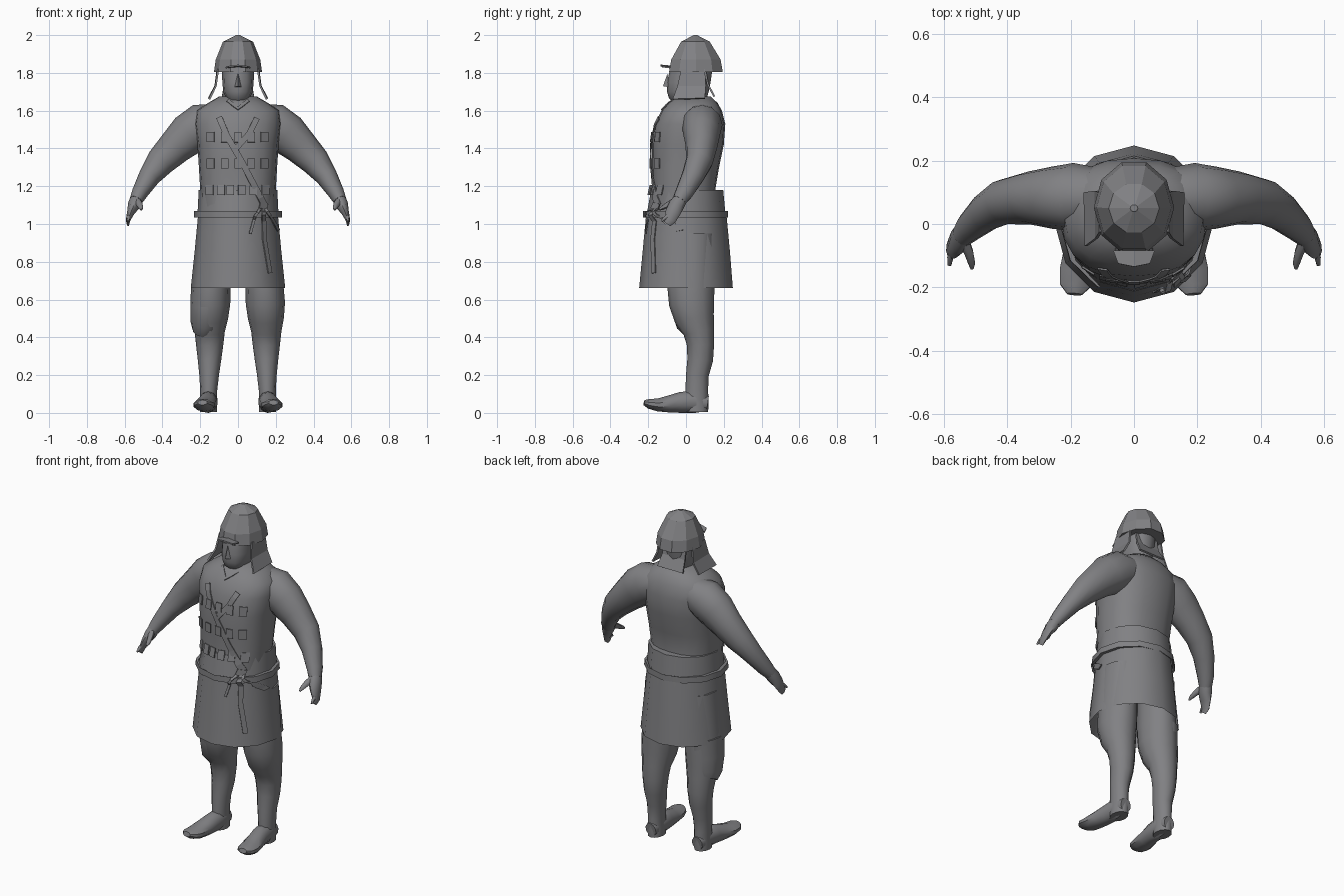
import bpy, bmesh, math
from mathutils import Vector
from mathutils.bvhtree import BVHTree

grey = bpy.data.materials.new("stone grey")
grey.diffuse_color = (0.22, 0.22, 0.23, 1)


def make(name, verts, faces, smooth=None, mirror=False, thick=0):
    me = bpy.data.meshes.new(name)
    me.from_pydata([tuple(v) for v in verts], [], faces)
    bm = bmesh.new()
    bm.from_mesh(me)
    bmesh.ops.recalc_face_normals(bm, faces=bm.faces)
    bm.to_mesh(me)
    bm.free()
    me.materials.append(grey)
    ob = bpy.data.objects.new(name, me)
    bpy.context.collection.objects.link(ob)
    if smooth:
        bpy.ops.object.select_all(action='DESELECT')
        ob.select_set(True)
        bpy.context.view_layer.objects.active = ob
        bpy.ops.object.shade_smooth_by_angle(angle=math.radians(smooth))
    if thick:
        m = ob.modifiers.new("thickness", 'SOLIDIFY')
        m.thickness, m.offset = thick, 0
    if mirror:
        ob.modifiers.new("mirror", 'MIRROR')
    return ob


def loft(name, rings, caps=(True, True), **kw):
    n = len(rings[0])
    verts = [p for r in rings for p in r]
    faces = [(i*n+j, i*n+(j+1) % n, (i+1)*n+(j+1) % n, (i+1)*n+j)
             for i in range(len(rings)-1) for j in range(n)]
    if caps[0]:
        faces.append(tuple(range(n)))
    if caps[1]:
        faces.append(tuple(range((len(rings)-1)*n, len(rings)*n)))
    return make(name, verts, faces, **kw)


def level(z, rx, yf, yb, n=12, power=1.0, start=-90):
    """Horizontal ring: half width, front y, back y."""
    pts = []
    for k in range(n):
        a = math.radians(start + 360*k/n)
        c, s = math.cos(a), math.sin(a)
        c = math.copysign(abs(c)**power, c)
        s = math.copysign(abs(s)**power, s)
        pts.append(Vector((rx*c, (yf+yb)/2 + (yb-yf)/2*s, z)))
    return pts


def tube(name, secs, ref=(0, 1, 0), n=12, **kw):
    """Sections (x, y, z, radius across, radius along ref) swept on a path."""
    cs = [Vector(s[:3]) for s in secs]
    rings = []
    for i, s in enumerate(secs):
        t = (cs[min(i+1, len(cs)-1)] - cs[max(i-1, 0)]).normalized()
        u = t.cross(Vector(ref)).normalized()
        v = u.cross(t)
        rings.append([cs[i] + u*s[3]*math.cos(2*math.pi*k/n)
                      + v*s[4]*math.sin(2*math.pi*k/n) for k in range(n)])
    return loft(name, rings, **kw)


# torso with rounded shoulders
torso = loft("torso", [level(*s, n=20, power=0.85) for s in (
    (1.03, .19, -.19, .18), (1.18, .20, -.175, .155), (1.30, .207, -.18, .175),
    (1.42, .215, -.18, .20), (1.53, .23, -.165, .208), (1.60, .22, -.13, .19),
    (1.64, .16, -.095, .168), (1.675, .10, -.05, .13))], smooth=60)

# arms, hands and digits
tube("arm", [(.10, .085, 1.55, .09, .09), (.19, .085, 1.525, .115, .108),
             (.26, .083, 1.475, .112, .098), (.33, .082, 1.41, .094, .084),
             (.41, .07, 1.33, .078, .072), (.47, .035, 1.25, .058, .06),
             (.52, -.01, 1.165, .043, .048), (.54, -.035, 1.125, .035, .038)],
     smooth=60, mirror=True)
tube("hand", [(.535, -.025, 1.14, .034, .036), (.55, -.05, 1.10, .034, .042),
              (.568, -.07, 1.06, .02, .04), (.582, -.085, 1.02, .012, .03),
              (.582, -.10, 1.0, .007, .02)], n=8, smooth=60, mirror=True)
tube("thumb", [(.54, -.05, 1.125, .022, .02), (.522, -.09, 1.105, .017, .015),
               (.513, -.125, 1.085, .012, .011), (.512, -.142, 1.075, .005, .005)],
     n=6, smooth=60, mirror=True)
tube("forefinger", [(.565, -.07, 1.06, .013, .013), (.58, -.105, 1.035, .011, .011),
                    (.583, -.13, 1.015, .006, .006)], n=6, smooth=60, mirror=True)

# legs and feet
tube("leg", [(.13, .03, .95, .09, .12), (.14, .025, .68, .10, .125),
             (.145, .03, .58, .104, .12), (.148, .045, .50, .095, .105),
             (.150, .068, .43, .08, .082), (.150, .077, .36, .072, .072),
             (.151, .075, .28, .062, .068), (.153, .06, .20, .052, .06),
             (.155, .057, .12, .045, .06), (.155, .057, .05, .045, .063),
             (.155, .057, .005, .045, .06)], smooth=60, mirror=True)
tube("foot", [(.155, .115, .05, .04, .035), (.155, .05, .06, .06, .048),
              (.160, -.03, .055, .055, .050), (.170, -.09, .047, .045, .055),
              (.180, -.15, .042, .034, .058), (.186, -.195, .048, .026, .05),
              (.188, -.222, .055, .014, .025)], ref=(1, 0, 0), n=10,
     smooth=40, mirror=True)
# baggy trouser cuff hanging on the outer side of the knee
tube("trouser_cuff", [(-.155, .03, .68, .093, .118), (-.16, .03, .56, .093, .112),
                      (-.172, .045, .47, .08, .095), (-.18, .065, .43, .062, .07)],
     smooth=50)

# skirt, waistband and belt
loft("skirt", [level(.66, .25, -.248, .248), level(.85, .23, -.23, .233),
               level(1.04, .212, -.212, .215)], caps=(False, True), smooth=40)
waist = loft("waistband", [level(1.04, .215, -.21, .21), level(1.18, .208, -.185, .197)],
             caps=(False, True), smooth=40)
belt = loft("belt", [level(z, r, -.228, .222) for z, r in
              ((1.035, .214), (1.035, .234), (1.07, .232), (1.07, .212))],
            caps=(False, False), smooth=40)

# head: neck, jaw, face and brow
loft("head", [level(*s, n=12, power=.85) for s in (
    (1.60, .07, -.02, .12), (1.645, .055, -.065, .11), (1.665, .062, -.09, .11),
    (1.70, .078, -.10, .12), (1.75, .083, -.10, .13), (1.82, .085, -.085, .14))],
     smooth=50)
make("nose", [(-.018, -.095, 1.725), (.018, -.095, 1.725), (0, -.122, 1.73),
              (0, -.097, 1.80)], [(0, 1, 2), (0, 2, 3), (1, 3, 2), (0, 3, 1)])

# faceted helmet
loft("helmet", [level(*s, n=10, start=0) for s in (
    (1.805, .127, -.097, .202), (1.87, .118, -.085, .19), (1.965, .08, -.03, .13),
    (1.998, .014, .037, .063), (2.0, .012, .039, .061))], caps=(True, True))
make("helmet_peak", [(-.065, -.085, 1.828), (-.05, -.125, 1.833), (0, -.135, 1.84),
                     (.05, -.125, 1.833), (.065, -.085, 1.828), (0, -.08, 1.835)],
     [(0, 1, 2, 5), (2, 3, 4, 5)], thick=.008)
# flaring cloth guards on both sides and at the nape
make("ear_flap", [(.105, -.025, 1.82), (.108, .10, 1.82), (.118, -.045, 1.73),
                  (.12, .105, 1.73), (.152, -.07, 1.66), (.155, .10, 1.665)],
     [(0, 1, 3, 2), (2, 3, 5, 4)], mirror=True, thick=.01)
make("nape_flap", [(-.075, .10, 1.82), (.075, .10, 1.82), (-.075, .115, 1.74),
                   (.075, .115, 1.74), (-.085, .15, 1.675), (.085, .15, 1.675)],
     [(0, 1, 3, 2), (2, 3, 5, 4)], thick=.01)

# helpers that lay flat pieces on the front of the body
trees = []
for ob in (torso, waist, belt, bpy.data.objects["skirt"]):
    trees.append(BVHTree.FromPolygons([v.co for v in ob.data.vertices],
                                      [p.vertices for p in ob.data.polygons]))


def front(x, z, lift):
    hits = [t.ray_cast(Vector((x, -1, z)), Vector((0, 1, 0)))[0] for t in trees]
    return Vector((x, min([h.y for h in hits if h] or [0]) - lift, z))


def ribbon(name, path, width, lift=.008, steps=6):
    pts = []
    for (x0, z0), (x1, z1) in zip(path, path[1:]):
        pts += [(x0+(x1-x0)*k/steps, z0+(z1-z0)*k/steps) for k in range(steps)]
    pts.append(path[-1])
    verts = []
    for i, (x, z) in enumerate(pts):
        a, b = pts[max(i-1, 0)], pts[min(i+1, len(pts)-1)]
        d = Vector((b[0]-a[0], b[1]-a[1])).normalized()*width/2
        verts += [front(x-d.y, z+d.x, lift), front(x+d.y, z-d.x, lift)]
    make(name, verts, [(2*i, 2*i+1, 2*i+3, 2*i+2) for i in range(len(pts)-1)],
         thick=.006)


# crossing chest straps, collar and knotted cords
ribbon("long_strap", [(-.10, 1.565), (-.06, 1.47), (.02, 1.33), (.14, 1.10)], .032)
ribbon("short_strap", [(.10, 1.56), (.06, 1.48), (-.01, 1.40)], .03)
ribbon("collar", [(-.055, 1.655), (0, 1.612), (.055, 1.655)], .016, .004, 3)
ribbon("hanging_cord", [(.135, 1.11), (.14, .92), (.17, .74)], .02, .012)
ribbon("left_cord", [(.13, 1.10), (.09, 1.04), (.065, .95)], .014, .012)
ribbon("right_cord", [(.13, 1.10), (.18, 1.03), (.215, .965)], .014, .012, 4)
ribbon("knot", [(.115, 1.10), (.155, 1.09)], .03, .016, 2)

# small armour plates in rows
rows = [(1.46, (-.145, -.07, 0, .07, .14), 0), (1.32, (-.145, -.07, 0, .07, .14), 0),
        (1.18, (-.15, -.09, -.04, .02, .08, .145), .012)]
for z, xs, tilt in rows:
    for x in xs:
        w, h = .019, .027
        c = [front(x+i*w, z+j*h, .012 + (tilt if j > 0 else 0))
             for i, j in ((-1, -1), (1, -1), (1, 1), (-1, 1))]
        if tilt:
            for k in (0, 1):
                c[k+2].y = c[1-k].y + tilt
        make("armour_plate", c, [(0, 1, 2, 3)], thick=.006)
